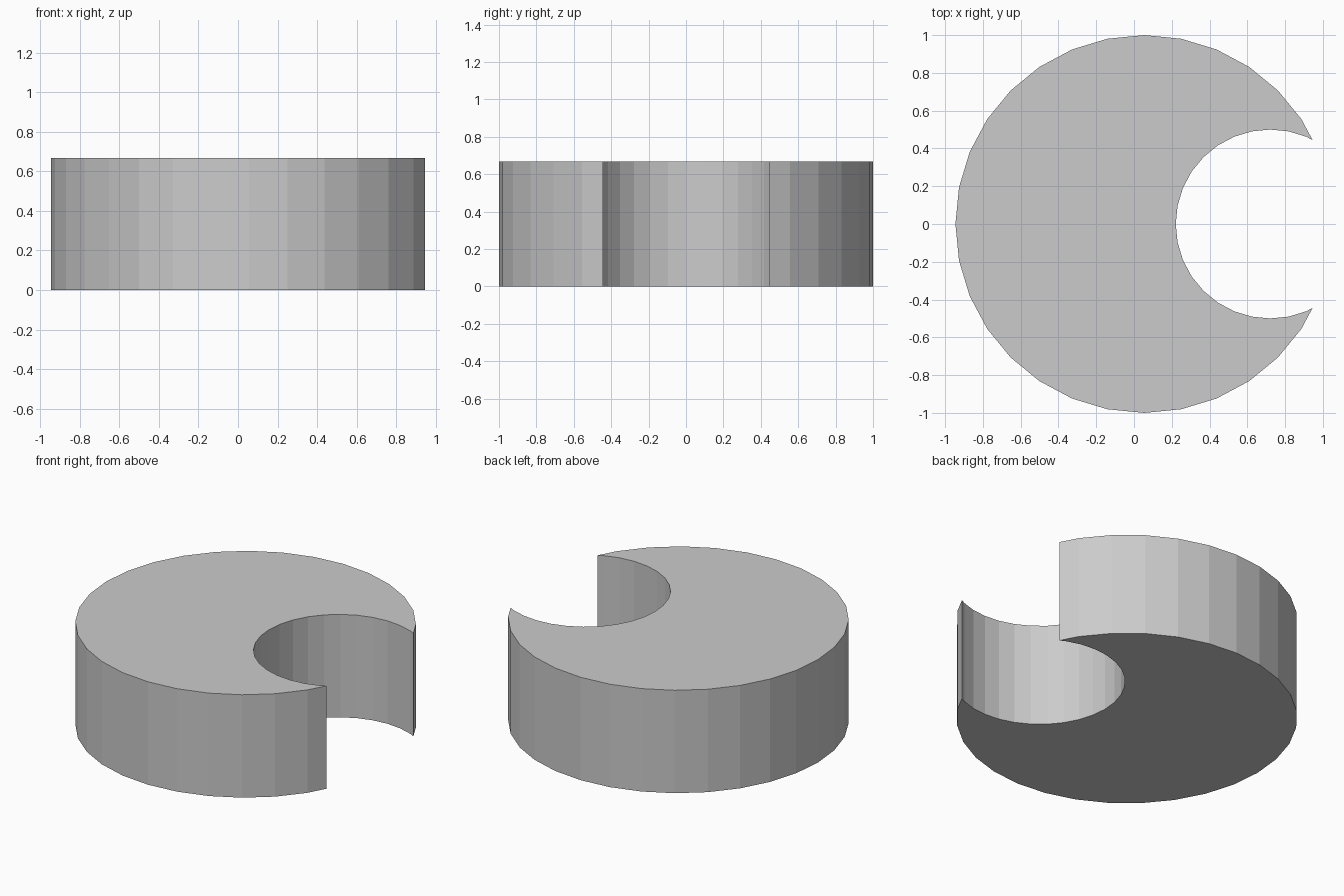
import bpy, bmesh
from math import sin, cos, tau
from mathutils import Vector
from mathutils.geometry import intersect_line_line

if "Cube" in bpy.data.objects:
    bpy.data.objects.remove(bpy.data.objects["Cube"])

SIDES = 32
HEIGHT = 2 / 3
DISC_X, DISC_R = 0.0545, 1.0
NOTCH_X, NOTCH_R = DISC_X + 2 / 3, 0.5


def ring_point(cx, radius, i):
    a = tau * i / SIDES
    return Vector((cx + radius * cos(a), radius * sin(a), 0))


# Horn tip: where the disc's facet meets the notch's facet
tip = intersect_line_line(
    ring_point(DISC_X, DISC_R, 2), ring_point(DISC_X, DISC_R, 3),
    ring_point(NOTCH_X, NOTCH_R, 5), ring_point(NOTCH_X, NOTCH_R, 6))[0]
low_tip = Vector((tip.x, -tip.y, 0))

# Crescent outline: around the disc, then back along the notch
outline = [tip]
outline += [ring_point(DISC_X, DISC_R, i) for i in range(3, SIDES - 2)]
outline.append(low_tip)
outline += [ring_point(NOTCH_X, NOTCH_R, i) for i in range(SIDES - 6, 5, -1)]

# Extrude the outline into a flat-shaded solid
bm = bmesh.new()
base = bm.faces.new([bm.verts.new(p) for p in outline])
top = bmesh.ops.extrude_face_region(bm, geom=[base], use_keep_orig=True)
bmesh.ops.translate(bm, vec=(0, 0, HEIGHT),
                    verts=[g for g in top["geom"] if isinstance(g, bmesh.types.BMVert)])
bmesh.ops.recalc_face_normals(bm, faces=bm.faces[:])

mesh = bpy.data.meshes.new("crescent_block")
bm.to_mesh(mesh)
bm.free()
block = bpy.data.objects.new("crescent_block", mesh)
bpy.context.collection.objects.link(block)
